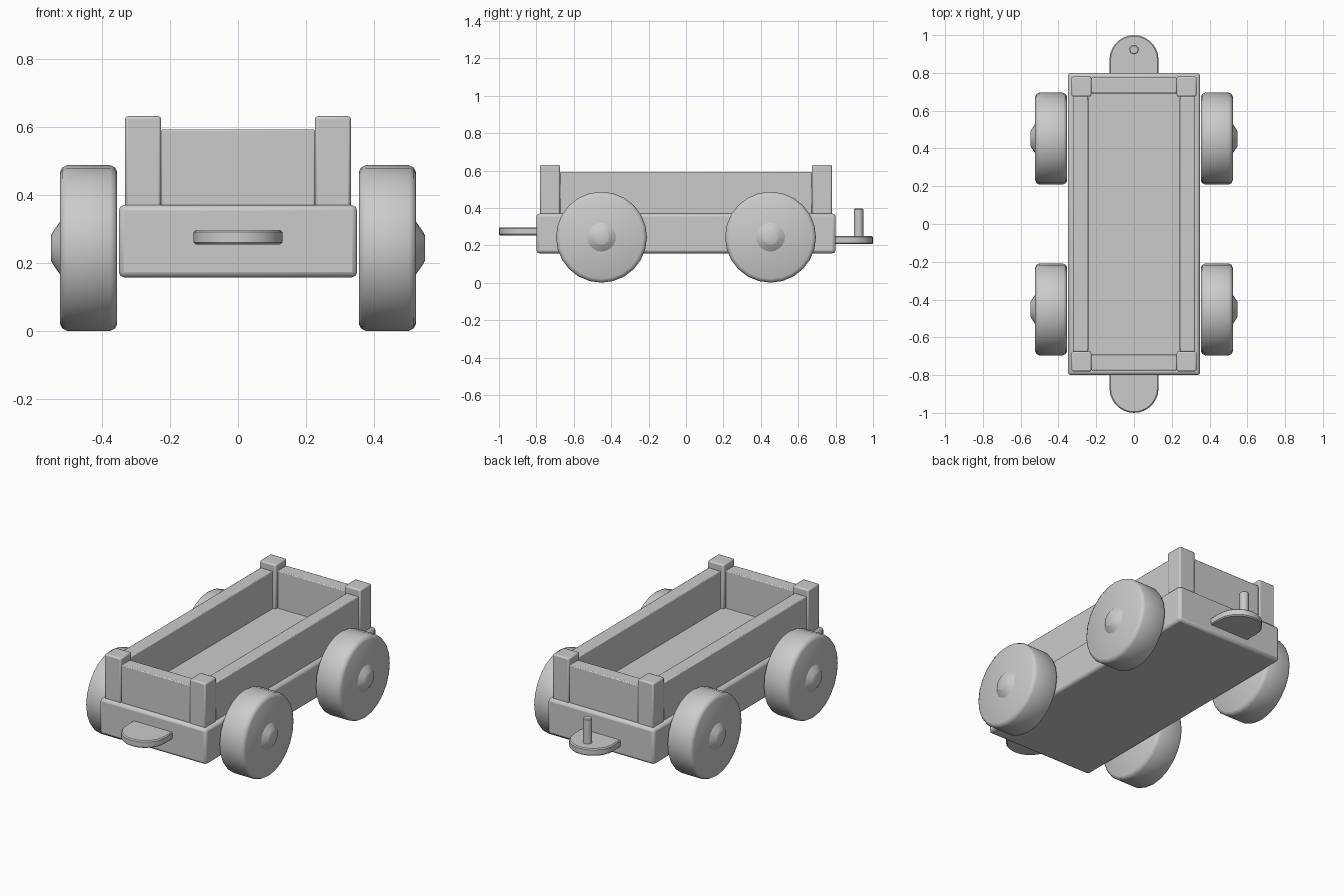
import bpy, bmesh
from math import sin, cos, pi, radians
from mathutils import Matrix

if "Cube" in bpy.data.objects:
    bpy.data.objects.remove(bpy.data.objects["Cube"])


def finish(name, bm, bevel=0.0, segments=2):
    bmesh.ops.recalc_face_normals(bm, faces=bm.faces)
    mesh = bpy.data.meshes.new(name)
    bm.to_mesh(mesh)
    bm.free()
    ob = bpy.data.objects.new(name, mesh)
    bpy.context.collection.objects.link(ob)
    if bevel:
        mod = ob.modifiers.new("bevel", 'BEVEL')
        mod.width = bevel
        mod.segments = segments
        mod.limit_method = 'ANGLE'
        mod.angle_limit = radians(50)
    bpy.ops.object.select_all(action='DESELECT')
    ob.select_set(True)
    bpy.context.view_layer.objects.active = ob
    bpy.ops.object.shade_smooth_by_angle(angle=radians(40))
    return ob


def box(name, lo, hi, bevel):
    bm = bmesh.new()
    size = [b - a for a, b in zip(lo, hi)]
    mid = [(a + b) / 2 for a, b in zip(lo, hi)]
    bmesh.ops.create_cube(bm, size=1, matrix=Matrix.Translation(mid) @ Matrix.Diagonal((*size, 1)))
    return finish(name, bm, bevel)


def lathe_x(name, profile, side, y, z, sides):
    """Revolve (x, radius) points about an axle parallel to x."""
    bm = bmesh.new()
    rings = [[bm.verts.new((side * x, y + r * sin(2 * pi * i / sides), z + r * cos(2 * pi * i / sides)))
              for i in range(sides)] for x, r in profile]
    for a, b in zip(rings, rings[1:]):
        for i in range(sides):
            j = (i + 1) % sides
            bm.faces.new((a[i], a[j], b[j], b[i]))
    bm.faces.new(rings[0])
    bm.faces.new(rings[-1])
    return finish(name, bm)


def hitch(name, end, z0, z1):
    """Tongue with a half-round tip, pointing along y."""
    r = 0.13
    outline = [(-r, 0.78)] + [(-r * cos(pi * i / 14), 0.87 + r * sin(pi * i / 14)) for i in range(15)] + [(r, 0.78)]
    bm = bmesh.new()
    face = bm.faces.new([bm.verts.new((x, end * y, z0)) for x, y in outline])
    ext = bmesh.ops.extrude_face_region(bm, geom=[face])
    bmesh.ops.translate(bm, vec=(0, 0, z1 - z0),
                        verts=[v for v in ext["geom"] if isinstance(v, bmesh.types.BMVert)])
    return finish(name, bm, 0.006, 1)


# Wagon bed
box("bed", (-0.35, -0.80, 0.158), (0.35, 0.80, 0.37), 0.016)

# Side boards
for s, label in ((-1, "left"), (1, "right")):
    xs = sorted((s * 0.242, s * 0.323))
    box(label + "_board", (xs[0], -0.675, 0.36), (xs[1], 0.675, 0.592), 0.005)

for e, end in ((-1, "front"), (1, "back")):
    # End boards
    ys = sorted((e * 0.692, e * 0.775))
    box(end + "_board", (-0.226, ys[0], 0.36), (0.226, ys[1], 0.592), 0.005)
    for s, label in ((-1, "left"), (1, "right")):
        # Corner posts
        xs = sorted((s * 0.226, s * 0.331))
        ys = sorted((e * 0.675, e * 0.78))
        box(f"{end}_{label}_post", (xs[0], ys[0], 0.36), (xs[1], ys[1], 0.631), 0.008)
        # Wheels and hubs
        lathe_x(f"{end}_{label}_wheel",
                [(0.355, 0.224), (0.361, 0.236), (0.375, 0.243), (0.502, 0.243), (0.516, 0.236), (0.523, 0.222)],
                s, e * 0.452, 0.244, 24)
        lathe_x(f"{end}_{label}_hub", [(0.50, 0.077), (0.523, 0.077), (0.545, 0.045), (0.549, 0.036)],
                s, e * 0.452, 0.244, 20)

# Coupling tongues, with a pin on the back one
hitch("front_tongue", -1, 0.254, 0.297)
hitch("back_tongue", 1, 0.207, 0.25)
pin = bmesh.new()
bmesh.ops.create_cone(pin, cap_ends=True, segments=16, radius1=0.025, radius2=0.025, depth=0.17,
                      matrix=Matrix.Translation((0, 0.923, 0.312)))
finish("coupling_pin", pin, 0.004, 1)
